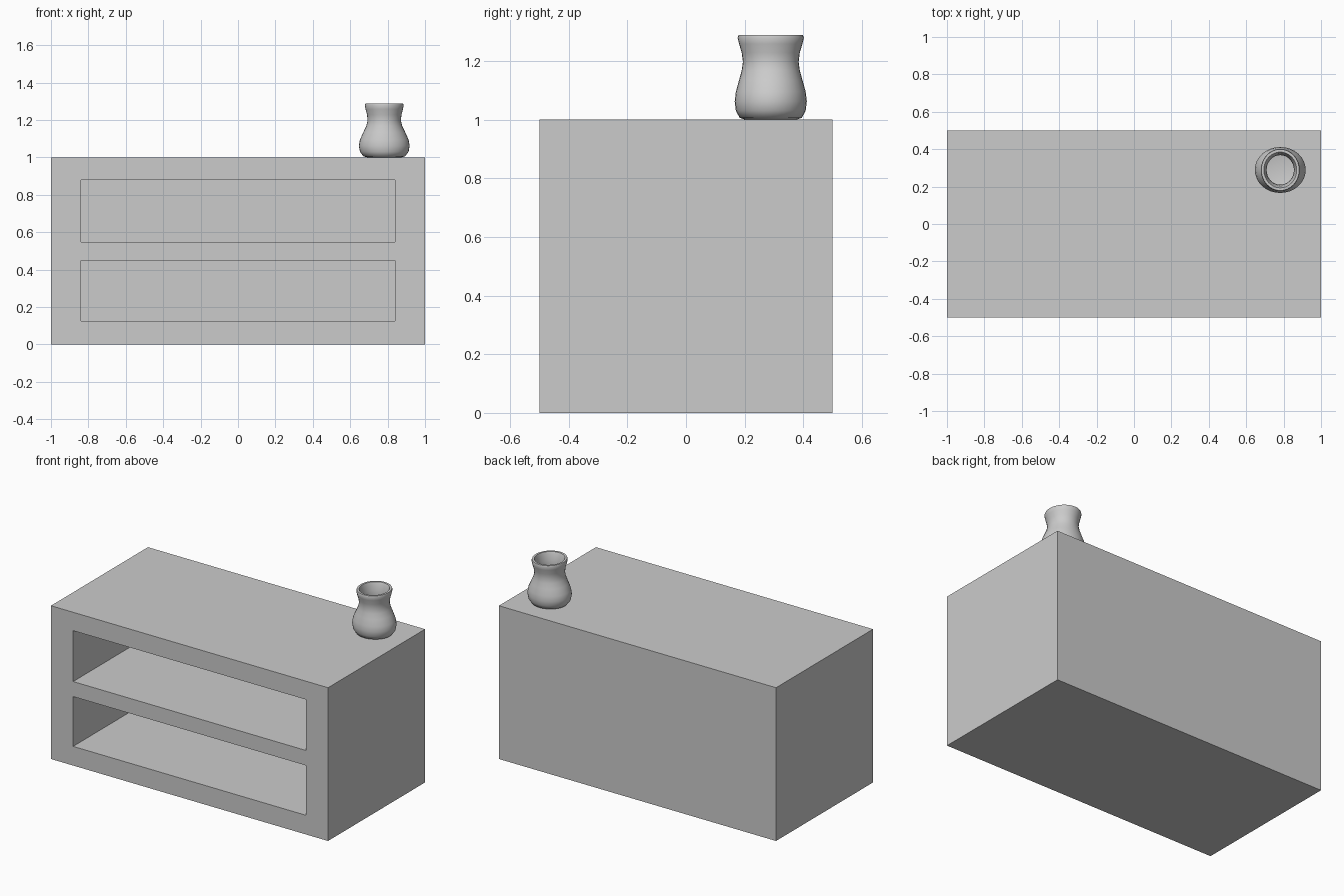
import bpy, bmesh, math

if "Cube" in bpy.data.objects:
    bpy.data.objects.remove(bpy.data.objects["Cube"])


def box(name, x0, x1, y0, y1, z0, z1):
    bpy.ops.mesh.primitive_cube_add(size=1, location=((x0 + x1) / 2, (y0 + y1) / 2, (z0 + z1) / 2))
    ob = bpy.context.object
    ob.name = name
    ob.scale = (x1 - x0, y1 - y0, z1 - z0)
    bpy.ops.object.transform_apply(location=False, rotation=False, scale=True)
    return ob


# Cabinet body with two open shelf compartments
cabinet = box("cabinet", -1, 1, -0.5, 0.5, 0, 1)
for z0, z1 in ((0.125, 0.45), (0.548, 0.88)):
    cutter = box("shelf_cutter", -0.84, 0.84, -0.6, 0.4, z0, z1)
    cutter.hide_render = True
    bpy.context.view_layer.objects.active = cabinet
    mod = cabinet.modifiers.new("shelf_opening", 'BOOLEAN')
    mod.operation = 'DIFFERENCE'
    mod.solver = 'EXACT'
    mod.object = cutter
    bpy.ops.object.modifier_apply(modifier=mod.name)
    bpy.data.objects.remove(cutter, do_unlink=True)

# Vase: oval rings (x radius, y radius, height), outside upward then inside downward
rings = [
    (0.090, 0.088, 0.000), (0.112, 0.106, 0.006), (0.130, 0.119, 0.030),
    (0.136, 0.123, 0.062), (0.130, 0.119, 0.095), (0.112, 0.108, 0.135),
    (0.096, 0.099, 0.168), (0.089, 0.095, 0.197), (0.092, 0.099, 0.228),
    (0.100, 0.108, 0.258), (0.104, 0.113, 0.279), (0.101, 0.110, 0.288),
    (0.088, 0.096, 0.288), (0.084, 0.090, 0.275), (0.077, 0.083, 0.235),
    (0.073, 0.079, 0.197), (0.082, 0.085, 0.165), (0.112, 0.105, 0.095),
    (0.117, 0.107, 0.060), (0.100, 0.095, 0.025), (0.070, 0.070, 0.018),
]
SIDES = 32
bm = bmesh.new()
loops = [[bm.verts.new((rx * math.cos(math.tau * i / SIDES), ry * math.sin(math.tau * i / SIDES), z))
          for i in range(SIDES)] for rx, ry, z in rings]
for a, b in zip(loops, loops[1:]):
    for i in range(SIDES):
        j = (i + 1) % SIDES
        bm.faces.new((a[i], a[j], b[j], b[i]))
bm.faces.new(loops[0][::-1])
bm.faces.new(loops[-1])
bmesh.ops.recalc_face_normals(bm, faces=bm.faces)
mesh = bpy.data.meshes.new("vase")
bm.to_mesh(mesh)
bm.free()
vase = bpy.data.objects.new("vase", mesh)
bpy.context.collection.objects.link(vase)
vase.location = (0.782, 0.289, 1.0)
bpy.ops.object.select_all(action='DESELECT')
vase.select_set(True)
bpy.context.view_layer.objects.active = vase
bpy.ops.object.shade_smooth_by_angle(angle=math.radians(50))
